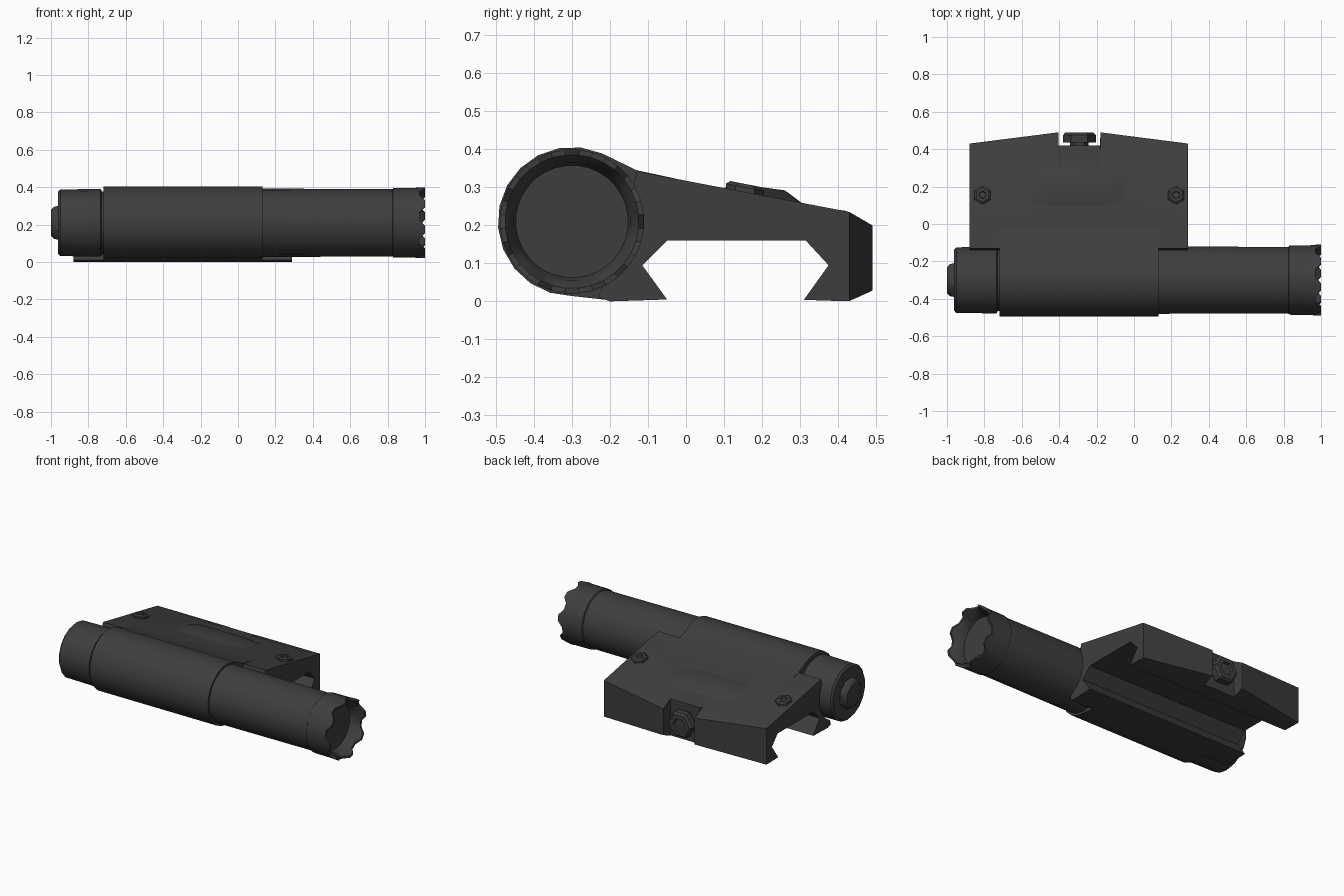
import bpy, bmesh, math

if "Cube" in bpy.data.objects:
    bpy.data.objects.remove(bpy.data.objects["Cube"])

mat = bpy.data.materials.new("dark_grey")
mat.diffuse_color = (0.048, 0.048, 0.048, 1)
mat.use_nodes = True
mat.node_tree.nodes["Principled BSDF"].inputs["Base Color"].default_value = mat.diffuse_color
CY, CZ = -0.30, 0.21          # axis of the light tube


def finish(name, bm, angle=35):
    bmesh.ops.remove_doubles(bm, verts=bm.verts, dist=1e-5)
    bmesh.ops.recalc_face_normals(bm, faces=bm.faces)
    me = bpy.data.meshes.new(name)
    bm.to_mesh(me)
    bm.free()
    me.materials.append(mat)
    ob = bpy.data.objects.new(name, me)
    bpy.context.collection.objects.link(ob)
    bpy.ops.object.select_all(action='DESELECT')
    ob.select_set(True)
    bpy.context.view_layer.objects.active = ob
    bpy.ops.object.shade_smooth_by_angle(angle=math.radians(angle))
    return ob


def loft(name, rings, angle=35, caps=True):
    """Join closed rings of 3D points, capping both ends."""
    bm = bmesh.new()
    vr = [[bm.verts.new(p) for p in r] for r in rings]
    n = len(rings[0])
    for a, b in zip(vr, vr[1:]):
        for i in range(n):
            j = (i + 1) % n
            bm.faces.new((a[i], a[j], b[j], b[i]))
    if caps:
        bm.faces.new(vr[0])
        bm.faces.new(vr[-1])
    return finish(name, bm, angle)


def ring_x(x, r, n, scallop=False):
    pts = []
    for i in range(n):
        a = 2 * math.pi * (i + 0.5) / n
        dx = 0.03 if scallop and i % 4 >= 2 else 0
        pts.append((x - dx, CY + r * math.cos(a), CZ + r * math.sin(a)))
    return pts


def lathe(name, prof, n=18):
    return loft(name, [ring_x(x, r, n) for x, r in prof])


# light tube: button, tail cap, neck, front tube
lathe("tail_button", [(-1.0, 0.075), (-0.985, 0.092), (-0.955, 0.1)], 8)
lathe("tail_cap", [(-0.962, 0.165), (-0.95, 0.178), (-0.735, 0.181), (-0.73, 0.172)])
lathe("tail_neck", [(-0.74, 0.168), (-0.70, 0.168)])
lathe("front_tube", [(0.10, 0.183), (0.83, 0.180)])

# scalloped bezel with recessed lens
N = 32
loft("bezel", [ring_x(0.825, 0.178, N), ring_x(0.83, 0.186, N), ring_x(0.94, 0.187, N),
               ring_x(1.0, 0.190, N, True), ring_x(1.0, 0.176, N, True),
               ring_x(0.95, 0.155, N), ring_x(0.91, 0.148, N)])

# tube housing: round profile blending into the mount
arc = [(CY + 0.195 * math.cos(math.radians(a)), CZ + 0.196 * math.sin(math.radians(a)))
       for a in range(66, 271, 17)]
core = [(-0.13, 0.345)] + arc + [(-0.2, 0.003), (-0.05, 0.005), (-0.115, 0.095),
                                 (-0.05, 0.16), (0.0, 0.165), (0.0, 0.317)]
loft("tube_housing", [[(x, y, z) for y, z in core] for x in (-0.72, 0.13)])

# rail mount: dovetail profile hugging the tube, tapered outer jaw with notch
hug = [(CY + 0.187 * math.cos(math.radians(a)), CZ + 0.187 * math.sin(math.radians(a)))
       for a in range(30, -66, -19)]


def mount_ring(x, y_out, z_top, z_bot):
    prof = [(0.40, 0.241), (-0.13, 0.342)] + hug + [
        (-0.23, 0.012), (-0.2, 0.0), (-0.05, 0.005), (-0.115, 0.095), (-0.05, 0.16),
        (0.315, 0.16), (0.375, 0.095), (0.31, 0.004), (0.40, 0.001),
        (y_out, z_bot), (y_out, z_top)]
    return [(x, y, z) for y, z in prof]


end, mid, cut = (0.43, 0.235, 0.001), (0.49, 0.20, 0.028), (0.42, 0.238, 0.001)
loft("rail_mount", [mount_ring(-0.88, *end), mount_ring(-0.405, *mid), mount_ring(-0.404, *cut),
                    mount_ring(-0.181, *cut), mount_ring(-0.18, *mid), mount_ring(0.29, *end)], 25)

# shallow raised pad on the mount top
pad = [(0.09, 0.297), (0.15, 0.307), (0.26, 0.292), (0.31, 0.255), (0.2, 0.25)]
low = [(y, min(z, 0.315 - 0.196 * y - 0.005)) for y, z in pad]
loft("top_pad", [[(x, y, z) for y, z in p]
                 for x, p in ((-0.58, low), (-0.45, pad), (-0.14, pad), (-0.01, low))], 60)


def disc(r, n, turn=0.0):
    return [(r * math.cos(2 * math.pi * i / n + turn), r * math.sin(2 * math.pi * i / n + turn))
            for i in range(n)]


# two hex screws, tilted with the mount top, with sunken sockets
for x0, side in ((-0.81, "left"), (0.225, "right")):
    rings = []
    for r, h in ((0.05, 0.26), (0.05, 0.30), (0.038, 0.309), (0.022, 0.309), (0.018, 0.297)):
        rings.append([(x0 + u, 0.155 + v, h - 0.196 * v) for u, v in disc(r, 6, math.pi / 6)])
    loft("screw_" + side, rings, 30)

# clamp bolt in the jaw notch
loft("clamp_bolt", [[(-0.292 + u, y, 0.12 + v) for u, v in disc(r, 6)]
                    for y, r in ((0.40, 0.05), (0.435, 0.05), (0.436, 0.088), (0.475, 0.088),
                                 (0.489, 0.075), (0.489, 0.045), (0.475, 0.04))], 30)
